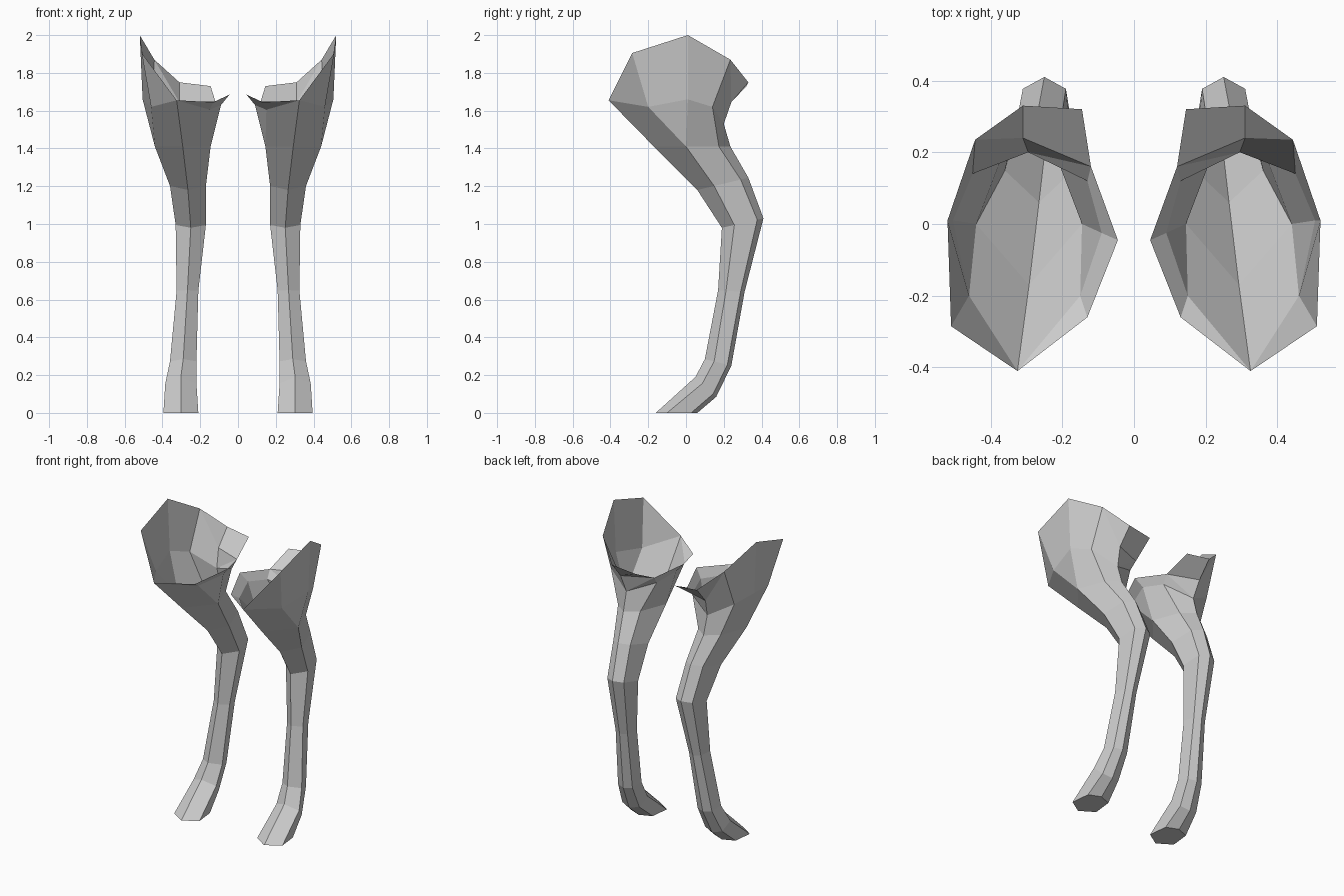
import bpy, bmesh

if "Cube" in bpy.data.objects:
    bpy.data.objects.remove(bpy.data.objects["Cube"])

# Leg sections, foot to thigh: inner x, outer x, front y, front z, back y, back z, side position, back width
SECTIONS = [
    (.21, .395, -.16, .0, .06, .0, .27, .85),
    (.22, .385, .05, .19, .16, .085, .33, .75),
    (.22, .36, .10, .285, .24, .25, .35, .75),
    (.21, .325, .17, .65, .31, .64, .30, .75),
    (.17, .33, .19, .98, .41, 1.03, .30, .75),
    (.17, .36, .06, 1.18, .33, 1.245, .33, .65),
    (.145, .44, -.17, 1.41, .235, 1.41, .42, .55),
]
# Shoulder bowl: loop around the top of the thigh, front first, then outer side
LOOP = [(.325, -.41, 1.655), (.46, -.2, 1.62), (.505, .01, 1.66), (.45, .14, 1.62),
        (.295, .2, 1.53), (.13, .12, 1.6), (.09, -.025, 1.63), (.15, -.2, 1.605)]
# Open rim of the bowl, plus the inner back crease point last
RIM = [(.51, -.285, 1.905), (.52, .01, 2.0), (.443, .235, 1.87), (.31, .33, 1.75),
       (.145, .32, 1.73), (.12, .16, 1.65), (.045, -.045, 1.685), (.13, -.26, 1.645),
       (.31, .24, 1.645)]


def section(xi, xo, yf, zf, yb, zb, t, w):
    """Six-sided ring: front, outer front, outer back, back, inner back, inner front."""
    c, h = (xi + xo) / 2, (xo - xi) / 2

    def at(x, s):
        return (x, yf + (yb - yf) * s, zf + (zb - zf) * s)
    return [at(c, 0), at(xo, t), at(c + h * w, .85), at(c, 1), at(c - h * w, .85), at(xi, t)]


def build_leg(name, side):
    bm = bmesh.new()

    def verts(points):
        return [bm.verts.new((x * side, y, z)) for x, y, z in points]

    # Foot, shin and thigh
    rings = [verts(section(*s)) for s in SECTIONS]
    sole = bm.faces.new(rings[0])
    for a, b in zip(rings, rings[1:]):
        for i in range(6):
            j = (i + 1) % 6
            bm.faces.new((a[i], a[j], b[j], b[i]))

    # Thigh flaring into the bowl
    f, of, ob, k, ib, fi = rings[-1]
    L, R = verts(LOOP), verts(RIM)
    faces = [(f, of, L[1], L[0]), (of, L[2], L[1]), (of, ob, L[3], L[2]),
             (ob, k, L[4], L[3]), (k, ib, L[5], L[4]), (ib, fi, L[6], L[5]),
             (fi, L[7], L[6]), (fi, f, L[0], L[7])]
    # Bowl sides and open rim
    faces += [(L[0], L[1], R[0]), (L[1], L[2], R[1], R[0]), (L[2], L[3], R[2], R[1]),
              (L[3], L[4], R[8], R[2]), (R[8], R[3], R[2]), (R[8], R[5], R[4], R[3]),
              (L[4], R[5], R[8]), (L[4], L[5], R[5]), (L[5], L[6], R[6], R[5]),
              (L[6], L[7], R[7], R[6]), (L[7], L[0], R[7])]
    for face in faces:
        bm.faces.new(face)

    bmesh.ops.recalc_face_normals(bm, faces=bm.faces[:])
    sole.normal_update()
    if sole.normal.z > 0:
        bmesh.ops.reverse_faces(bm, faces=bm.faces[:])
    mesh = bpy.data.meshes.new(name)
    bm.to_mesh(mesh)
    bm.free()
    bpy.context.collection.objects.link(bpy.data.objects.new(name, mesh))


for name, side in (("right_leg", 1), ("left_leg", -1)):
    build_leg(name, side)
